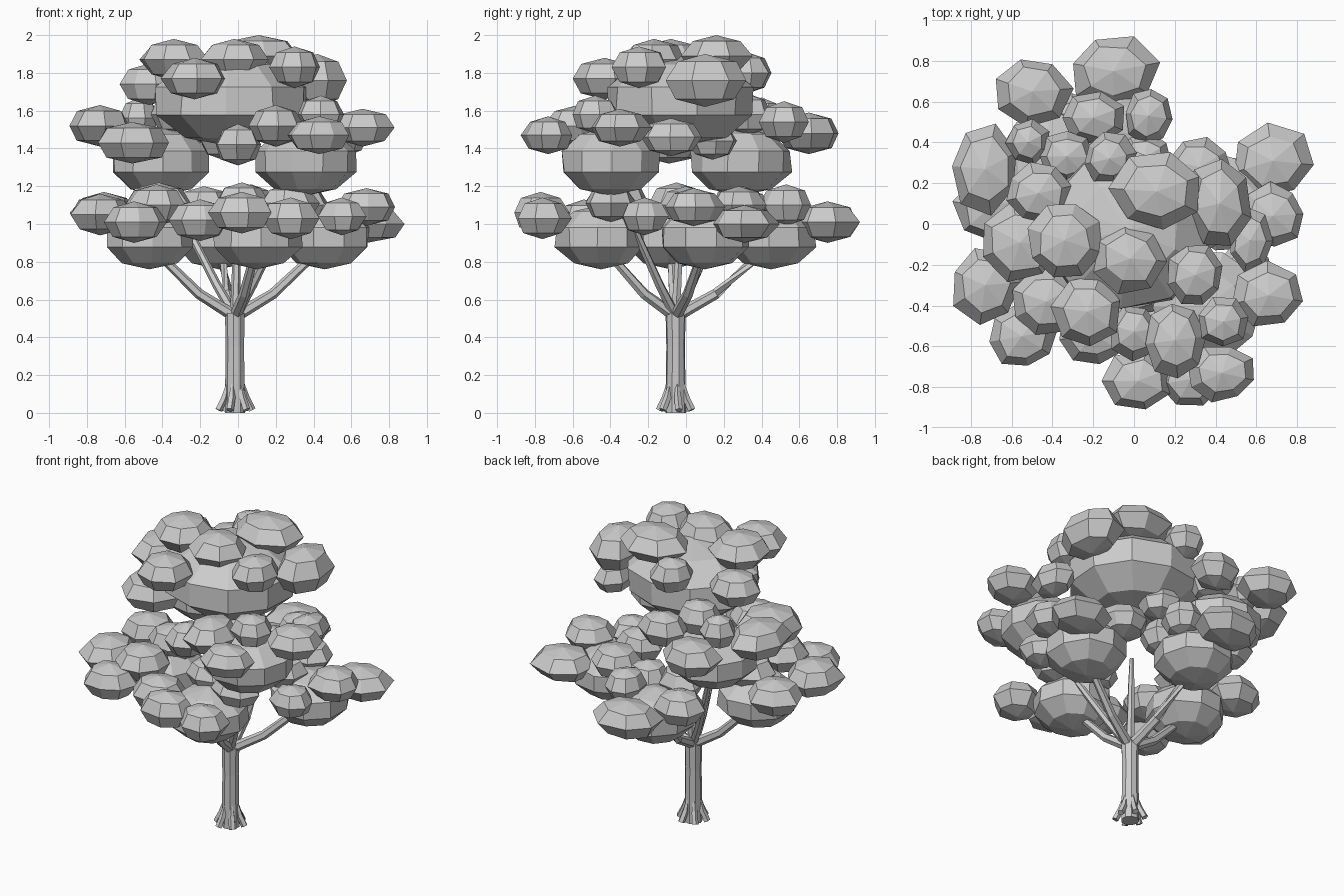
import bpy, bmesh, random
from math import sin, cos, pi
from mathutils import Vector, Matrix

random.seed(4)
BASE = Vector((-0.015, -0.055, 0))


def finish(bm, name):
    bmesh.ops.recalc_face_normals(bm, faces=bm.faces)
    mesh = bpy.data.meshes.new(name)
    bm.to_mesh(mesh)
    bm.free()
    obj = bpy.data.objects.new(name, mesh)
    bpy.context.collection.objects.link(obj)
    return obj


def tube(name, points, radii, sides):
    """Faceted tube following a path of points."""
    bm = bmesh.new()
    pts = [Vector(p) for p in points]
    rings = []
    for i, p in enumerate(pts):
        d = pts[min(i + 1, len(pts) - 1)] - pts[max(i - 1, 0)]
        ref = Vector((0, 1, 0)) if abs(d.normalized().y) < 0.8 else Vector((1, 0, 0))
        u = d.cross(ref).normalized()
        v = d.cross(u).normalized()
        rings.append([bm.verts.new(p + radii[i] * (u * cos(2 * pi * k / sides) + v * sin(2 * pi * k / sides)))
                      for k in range(sides)])
    for a, b in zip(rings, rings[1:]):
        for k in range(sides):
            n = (k + 1) % sides
            bm.faces.new((a[k], a[n], b[n], b[k]))
    bm.faces.new(rings[0])
    bm.faces.new(rings[-1])
    return finish(bm, name)


def clump(name, x, y, z, rx, ry, rz, segs, rings, jitter):
    """Squashed low-poly leaf ball."""
    bm = bmesh.new()
    bmesh.ops.create_uvsphere(bm, u_segments=segs, v_segments=rings, radius=1,
                              matrix=Matrix.Rotation(random.uniform(0, 2 * pi), 4, 'Z'))
    for v in bm.verts:
        s = 1 + random.uniform(-jitter, jitter)
        v.co = Vector((x + v.co.x * rx * s, y + v.co.y * ry * s, z + v.co.z * rz))
    return finish(bm, name)


# Trunk and flared roots
tube("trunk", [BASE + Vector((0, 0, z)) for z in (0.0, 0.15, 0.35, 0.53)],
     [0.055, 0.053, 0.05, 0.054], 9)
for i in range(6):
    d = Vector((cos(2 * pi * i / 6 + 0.2), sin(2 * pi * i / 6 + 0.2), 0))
    tube("root", [BASE + d * r + Vector((0, 0, z)) for r, z in ((0.04, 0.16), (0.058, 0.08), (0.09, 0.015))],
         [0.008, 0.02, 0.021], 5)

# Large leaf masses: x, y, z
LOW = [(0.46, 0.1, 0.93), (0.1, -0.45, 0.93), (-0.47, -0.08, 0.93), (-0.1, 0.45, 0.93)]
MID = [(0.36, -0.4, 1.33), (-0.41, 0.29, 1.33)]
CORE = [(0.0, -0.02, 1.1)]
for c in LOW:
    clump("lower_leaf_mass", *c, 0.25, 0.25, 0.17, 9, 5, 0.04)
for c in MID:
    clump("middle_leaf_mass", *c, 0.28, 0.28, 0.18, 10, 5, 0.03)
clump("crown_leaf_mass", -0.03, -0.03, 1.65, 0.43, 0.41, 0.24, 10, 5, 0.03)

# Branches reaching into the leaf masses
for tier, bends, r in ((LOW, ((0.42, 0.63), (0.8, 0.8)), 0.028),
                       (MID, ((0.25, 0.68), (0.6, 0.95)), 0.024),
                       (CORE, ((0.3, 0.7), (0.6, 0.9)), 0.024)):
    for x, y, z in tier:
        tip = Vector((x, y, 0))
        path = [BASE + Vector((0, 0, 0.51))]
        path += [BASE.lerp(tip, t) + Vector((0, 0, h)) for t, h in bends]
        path.append(tip + Vector((0, 0, z)))
        tube("branch", path, [r * 1.15, r, r * 0.85, r * 0.6], 6)


def clumps(name, rows, rz):
    for x, y, z, rx, ry in rows:
        clump(name, x, y, z, rx, ry, rz, random.choice((7, 7, 8)), 4, 0.08)


# Small leaf clumps round the crown: x, y, z, x radius, y radius
clumps("crown_clump", [
    (0.11, 0.16, 1.89, 0.22, 0.19), (-0.02, -0.17, 1.87, 0.18, 0.17),
    (0.3, -0.25, 1.83, 0.14, 0.16), (-0.34, -0.08, 1.87, 0.18, 0.19),
    (-0.23, -0.43, 1.77, 0.17, 0.18), (-0.47, 0.15, 1.74, 0.16, 0.15),
    (-0.12, 0.32, 1.8, 0.13, 0.13)], 0.11)
clumps("crown_clump", [(0.42, 0.1, 1.76, 0.16, 0.23)], 0.14)

# Small leaf clumps round the middle tier
clumps("middle_clump", [
    (-0.5, 0.65, 1.48, 0.19, 0.17), (-0.2, 0.52, 1.54, 0.16, 0.13),
    (-0.52, 0.4, 1.56, 0.11, 0.11), (-0.33, 0.33, 1.58, 0.14, 0.13),
    (-0.73, 0.27, 1.52, 0.17, 0.22), (-0.56, -0.09, 1.43, 0.21, 0.2),
    (0.0, -0.53, 1.42, 0.13, 0.14), (0.2, -0.57, 1.52, 0.15, 0.19)], 0.11)
clumps("middle_clump", [
    (0.43, -0.73, 1.47, 0.17, 0.14), (0.44, -0.48, 1.58, 0.13, 0.13),
    (0.66, -0.35, 1.51, 0.18, 0.16), (0.57, -0.08, 1.46, 0.11, 0.16),
    (-0.08, 0.14, 1.44, 0.13, 0.13)], 0.1)

# Small leaf clumps round the lower tier
clumps("lower_clump", [
    (-0.1, 0.75, 1.01, 0.22, 0.18), (0.07, 0.53, 1.1, 0.12, 0.14),
    (-0.3, 0.5, 1.04, 0.16, 0.15), (0.05, 0.32, 1.08, 0.13, 0.13),
    (-0.71, 0.08, 1.06, 0.17, 0.17), (-0.73, -0.3, 1.05, 0.17, 0.19),
    (-0.55, -0.55, 1.01, 0.17, 0.16), (-0.43, -0.38, 1.1, 0.17, 0.17),
    (-0.42, -0.05, 1.11, 0.17, 0.16), (-0.2, -0.54, 1.02, 0.17, 0.15),
    (0.02, -0.77, 1.06, 0.18, 0.15), (0.28, -0.76, 1.03, 0.16, 0.15)], 0.11)
clumps("lower_clump", [
    (0.27, -0.4, 1.11, 0.16, 0.14), (0.02, -0.33, 1.12, 0.14, 0.13),
    (0.55, -0.22, 1.04, 0.13, 0.13), (0.68, 0.04, 1.09, 0.16, 0.16),
    (0.68, 0.31, 1.0, 0.21, 0.18), (0.32, 0.28, 1.1, 0.16, 0.15),
    (0.33, 0.0, 1.1, 0.15, 0.14), (-0.18, 0.3, 1.1, 0.15, 0.13)], 0.1)
